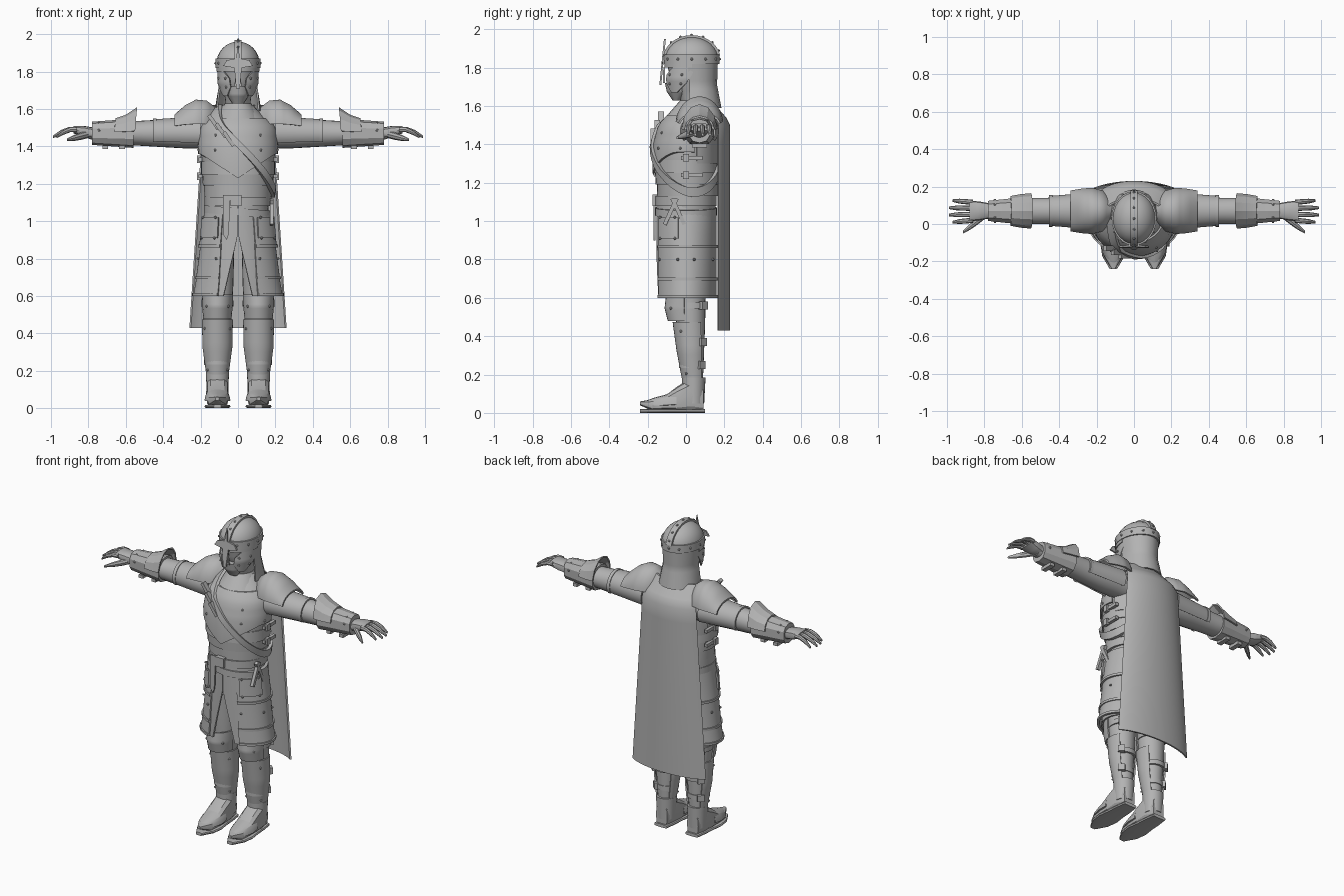
import bpy
import bmesh
from math import sin, cos, pi, radians, copysign
from mathutils import Vector, Matrix

cube = bpy.data.objects.get("Cube")
if cube:
    bpy.data.objects.remove(cube)

grey = bpy.data.materials.new("plain_grey")
grey.use_nodes = True
grey.diffuse_color = (.45, .45, .45, 1)
shader = grey.node_tree.nodes["Principled BSDF"]
shader.inputs["Base Color"].default_value = grey.diffuse_color

ARM_Y, ARM_Z, LEG_X, HEAD_Y, BROW = .07, 1.47, .11, .03, 1.84


def finish(name, bm, mirror=False, smooth=35):
    """Turn a bmesh into a named object, optionally mirrored left to right."""
    bmesh.ops.recalc_face_normals(bm, faces=bm.faces)
    mesh = bpy.data.meshes.new(name)
    bm.to_mesh(mesh)
    bm.free()
    mesh.materials.append(grey)
    if smooth:
        mesh.shade_smooth()
        mesh.set_sharp_from_angle(angle=radians(smooth))
    part = bpy.data.objects.new(name, mesh)
    bpy.context.collection.objects.link(part)
    if mirror:
        part.modifiers.new("Mirror", 'MIRROR')


def skin(name, loops, closed=False, **options):
    """Bridge loops of equal length; cap both ends unless closed."""
    bm = bmesh.new()
    rows = [[bm.verts.new(co) for co in loop] for loop in loops]
    pairs = list(zip(rows, rows[1:]))
    if closed:
        pairs.append((rows[-1], rows[0]))
    else:
        bm.faces.new(rows[0])
        bm.faces.new(rows[-1])
    for low, high in pairs:
        for i in range(len(low)):
            bm.faces.new((low[i - 1], low[i], high[i], high[i - 1]))
    finish(name, bm, **options)


def along(values, t):
    """Evenly spaced values read at t from zero to one."""
    if not isinstance(values, tuple):
        return values
    last = len(values) - 1
    k = min(int(t * last + 1e-6), last - 1)
    return values[k] + (values[k + 1] - values[k]) * (t * last - k)


def spread(span, width, depth=None, cx=0, cy=0, steps=12):
    """Elliptical rings along a span, each measure following its own profile."""
    profiles = (span, cx, cy, width, width if depth is None else depth)
    return [tuple(along(p, i / steps) for p in profiles) for i in range(steps + 1)]


def limb(span, width, depth=None, cy=ARM_Z, **options):
    return spread(span, width, depth, cx=ARM_Y, cy=cy, **options)


def shin(span, width, depth=None, cy=HEAD_Y, **options):
    return spread(span, width, depth, cx=LEG_X, cy=cy, **options)


def point(ring, angle, axis='Z', inset=0, power=1):
    """Point on a ring; angle zero is the front of Z rings, the top of others."""
    place, cx, cy, width, depth = ring
    s, c = sin(radians(angle)), cos(radians(angle))
    u = cx + (width - inset) * copysign(abs(s) ** power, s)
    v = (depth - inset) * copysign(abs(c) ** power, c)
    if axis == 'Z':
        return Vector((u, cy - v, place))
    return Vector((place, u, cy + v)) if axis == 'X' else Vector((u, place, cy + v))


def loft(name, rings, axis='Z', sides=24, arc=None, thick=.01, power=1, warp=None, **options):
    """Solid through rings, or a curved plate where an arc is given."""
    loops = []
    for k, ring in enumerate(rings):
        t = k / (len(rings) - 1)
        start, end = [along(a, t) for a in arc] if arc else (0, 360)
        angles = [start + (end - start) * i / sides for i in range(sides + (arc is not None))]
        loop = [point(ring, a, axis, 0, power) for a in angles]
        if arc:
            loop += [point(ring, a, axis, thick, power) for a in reversed(angles)]
        loops.append([warp(co) for co in loop] if warp else loop)
    skin(name, loops, **options)


def plate(name, outline, y, lean=0, **options):
    """Flat plate drawn in x and z; lean tilts it about its first point."""
    top = outline[0][1]
    skin(name, [[Vector((x, y + d + lean * (z - top), z)) for x, z in outline]
                for d in (0, .01)], **options)


def block(name, centre, size, turn=0, axis='Y', mirror=False):
    bm = bmesh.new()
    spin = Matrix.Translation(centre) @ Matrix.Rotation(radians(turn), 4, axis)
    bmesh.ops.create_cube(bm, size=1, matrix=spin @ Matrix.Diagonal((*size, 1)))
    finish(name, bm, mirror=mirror, smooth=0)


def rivets(name, points, **options):
    bm = bmesh.new()
    for co in points:
        bmesh.ops.create_icosphere(bm, subdivisions=1, radius=.008, matrix=Matrix.Translation(co))
    finish(name, bm, **options)


def studs(name, rings, angles, axis='Z'):
    """Mirrored rivets on the first and last of some rings."""
    rivets(name, [point(r, a, axis) for r in (rings[0], rings[-1]) for a in angles], mirror=True)


# Torso, and a lookup that lets armour follow its shape
BODY_LOW, BODY_HIGH = 1.04, 1.62


def body(z, gap=0):
    t = (z - BODY_LOW) / (BODY_HIGH - BODY_LOW)
    return (z, 0, along((.01, .01, 0, 0, .02, .06), t),
            along((.16, .17, .19, .2, .19, .08), t) + gap,
            along((.14, .15, .16, .16, .15, .08), t) + gap)


def wrap(low, high, gap, steps=6):
    return [body(low + (high - low) * i / steps, gap) for i in range(steps + 1)]


def pointed_hem(co):
    """Pull the lowest edge down into a point at the middle."""
    drop = .13 * max(0, 1 - abs(co.x) / .2) if co.z < 1.37 else 0
    return co - Vector((0, 0, drop))


loft("torso", wrap(BODY_LOW, BODY_HIGH, 0, steps=10), sides=32)
loft("breastplate", wrap(1.36, 1.55, .015), arc=(-105, 105), sides=28, warp=pointed_hem)
loft("backplate", wrap(1.3, 1.55, .01), arc=(110, 250))
for i in range(3):
    low = 1.13 + .06 * i
    loft("waist_lame", [body(low, .012), body(low + .07, .004)], sides=32)
loft("gorget", spread((1.55, 1.63), (.12, .07), (.12, .08), cy=(.02, .05)))
for z in (1.24, 1.33):
    block("side_strap", (.2, HEAD_Y, z), (.02, .11, .02), mirror=True)
    block("side_buckle", (.21, 0, z), (.02, .03, .04), mirror=True)
studs("chest_rivets", wrap(1.38, 1.46, .015), (35, 80))

# Diagonal strap around the chest, with small cases on it
strap = []
for angle in range(0, 360, 9):
    z = 1.375 - .225 * cos(radians(angle - 100))
    corners = ((-1, .01), (-1, .03), (1, .03), (1, .01))
    strap.append([point(body(z + side * .024, gap), angle) for side, gap in corners])
skin("chest_strap", strap, closed=True)
for i in range(3):
    block("strap_case", (.04 * i - .13, -.13 - .02 * i, 1.53 - .045 * i), (.02, .03, .09), turn=-35)

# Belts, buckle and hanging straps
loft("belt", spread((1.08, 1.13), .178, .16), sides=32)
loft("lower_belt", spread((1.03, 1.07), .183, .162), sides=32,
     warp=lambda co: co - Vector((0, 0, co.x * .08)))
block("belt_buckle", (-.01, -.16, 1.11), (.06, .03, .06))
plate("hanging_strap", [(-.08, 1.14), (-.04, 1.14), (-.05, .93), (-.06, .9), (-.08, .93)], y=-.17)
for y, turn in ((-.08, -25), (-.04, 25)):
    block("belt_tail", (.18, y, 1.05), (.02, .02, .15), turn, 'X')

# Split cloth skirt with three tiers of rimmed hip plates
loft("skirt_cloth", spread((1.08, .6), (.16, .19, .21), .155),
     arc=((1, 1, 12, 22), (359, 359, 348, 338)), sides=40)
for i in range(3):
    top = 1.05 - .17 * i
    low = max(top - .19, .6)
    inner, outer = .18 + .02 * i, .21 + .015 * i
    loft("hip_plate", spread((top, low), (inner, outer), .16), arc=(27, 176), mirror=True)
    loft("hip_rim", spread((low + .015, low), outer + .005, .167), arc=(27, 176), mirror=True)
panel = spread((1.02, .91), (.2, .21), .17)
loft("hip_panel", panel, arc=(32, 76), sides=8, mirror=True)
studs("panel_rivets", panel, (37, 70))
studs("hip_rivets", spread((.8, .8), .222, .163), (32, 75, 105, 150))

# Cape
hanging = spread((.43, 1.5), (.3, .22), .12, cy=.11)
shoulders = spread((1.54, 1.62), (.21, .16), (.12, .08), cy=(.09, .06))
loft("cape", hanging + shoulders, arc=(120, 240), sides=28)

# Head and beard
loft("head", spread((1.58, 1.82), (.06, .07, .09, .1), (.06, .08, .11, .12), cy=(.05, .02)))
loft("beard", spread((1.63, 1.72), (.03, .06, .07), (.02, .06, .08), cy=(-.05, -.03)), sides=12)
plate("nose", [(-.02, 1.72), (.02, 1.72), (.01, 1.8), (-.01, 1.8)], y=-.12)

# Helmet with a brow band, riveted ridge and spiked nose guard
dome = []
for i in range(9):
    lift = i / 8 * pi / 2
    dome.append((BROW + .12 * sin(lift), 0, HEAD_Y, .115 * cos(lift) + .001, .14 * cos(lift) + .001))
loft("helmet_dome", dome)
band = spread((BROW - .02, BROW + .03), .12, .145)
band = [(z, x, HEAD_Y, width, depth) for z, x, y, width, depth in band]
loft("brow_band", band)
ridge = [point(r, 0) for r in dome[1:]] + [point(r, 180) for r in dome[-2:0:-1]]
middle = Vector((0, HEAD_Y, BROW))
skin("helmet_ridge", [[co + (co - middle).normalized() * lift + Vector((x, 0, 0))
                       for x, lift in ((-.02, -.01), (-.02, .01), (.02, .01), (.02, -.01))]
                      for co in ridge])
rivets("ridge_rivets", [co + (co - middle).normalized() * .01 for co in ridge[1:-1:2]])
rivets("band_rivets", [point(band[6], angle) for angle in range(30, 331, 30)])
half = [(.01, .03), (.06, .02), (.08, -.01), (.02, -.02), (.01, -.13)]
spike = [(0, .11)] + half + [(-x, z) for x, z in reversed(half)]
plate("brow_spike", [(x, BROW + z) for x, z in spike], y=-.115, lean=.1)
loft("eye_guard", spread((1.8, 1.83), .116, .143, cy=HEAD_Y), arc=(8, 90), mirror=True)
cheek = spread((1.81, 1.67), (.11, .11, .09), (.14, .13, .1), cy=(HEAD_Y, 0))
loft("cheek_guard", cheek, arc=((50, 25, 22, 40), (98, 95, 85, 62)), sides=8, mirror=True)
studs("cheek_rivets", cheek[4:9], (38, 72))
loft("neck_guard", spread((1.83, 1.71, 1.59), (.115, .106, .125), (.136, .122, .125),
                          cy=(HEAD_Y, .04, .06)), arc=((80, 80, 68), (280, 280, 292)), sides=10)

# Arms with shoulder, upper arm and forearm armour
sleeve = dict(axis='X', mirror=True)
loft("arm", limb((.13, .8), (.08, .08, .07, .07, .04), (.08, .08, .07, .06, .03)), **sleeve)
loft("upper_arm_plate", limb((.2, .45), (.1, .08), (.09, .075)), arc=(-125, 125), **sleeve)
loft("upper_arm_rim", limb((.435, .455), .085, .08), arc=(-125, 125), **sleeve)
loft("shoulder_plate", limb((.11, .34), (.06, .11, .125, .12, .11), (.1, .145, .15, .12, .07), cy=1.5),
     arc=(-82, 82), **sleeve)
bracer = limb((.56, .78), (.08, .056), (.078, .062))
loft("bracer", bracer, sides=10, power=.8, smooth=20, **sleeve)
studs("bracer_rivets", bracer[3:11], (-75, -35, 35, 75), axis='X')
loft("bracer_cuff", limb((.66, .55), (.08, .09, .095), (.08, .1, .14), steps=2),
     arc=(-85, 85), sides=6, smooth=20, **sleeve,
     warp=lambda co: co - Vector((max(0, co.z - 1.5) * .1, 0, 0)))
for x in (.62, .71):
    block("bracer_strap", (x, ARM_Y, 1.395), (.03, .08, .02), mirror=True)

# Hands with drooping fingers
loft("palm", limb((.77, .88), (.04, .05, .055), (.03, .03, .02), cy=(1.47, 1.49)),
     sides=12, power=.7, **sleeve)
for i in range(4):
    y, tip = .02 + .032 * i, 1 - .02 * abs(i - 1.5)
    loft("finger", spread((.86, tip), (.014, .014, .013, .007), cx=(y, y * 1.2 - .014),
                          cy=(1.49, 1.49, 1.475, 1.45)), sides=8, **sleeve)
loft("thumb", spread((.8, .915), (.02, .02, .016, .007), cx=(.045, -.045), cy=(1.465, 1.435)),
     sides=8, **sleeve)

# Legs, knee plates and greaves with buckled straps
loft("leg", shin((.08, .85), (.045, .06, .075, .085, .09), cy=(.04, .01)), mirror=True)
knee = shin((.48, .61), (.076, .082, .084), (.095, .112, .105), cy=0)
loft("knee_plate", knee, arc=(-85, 85), sides=12, mirror=True)
studs("knee_rivets", knee[6:7], (-45, 45))
greave = shin((.18, .475), (.06, .08, .083), (.062, .08, .09), cy=(.04, .02))
loft("greave", greave, arc=(-130, 130), mirror=True)
studs("greave_rivets", greave[1:11], (-55, 55))
for z, reach in ((.56, .085), (.37, .078), (.25, .066)):
    ring = shin((z - .015, z + .015), reach)
    loft("leg_strap", ring, mirror=True)
    block("leg_buckle", point(ring[6], 135), (.03, .04, .04), 45, 'Z', mirror=True)

# Boots with ankle cuffs, pointed toe plates and soles
shoe = dict(axis='Y', mirror=True, smooth=25)
loft("boot", shin((.09, -.24), (.04, .06, .06, .06, .05, .01), (.07, .09, .07, .04, .03, .01),
                  cy=(.07, .09, .07, .05, .04, .05), steps=5), sides=12, power=.7, **shoe)
loft("boot_cuff", shin((.05, .185), (.055, .062), cy=.04), mirror=True)
loft("toe_plate", shin((-.05, -.22), (.065, .07, .055, .02), (.09, .065, .05, .03), steps=3),
     arc=(-85, 85), sides=8, power=.75, **shoe)
loft("sole", shin((.1, -.24), (.045, .055, .06, .07, .06, .02), .01, cy=.01, steps=5),
     sides=12, power=.5, **shoe)
